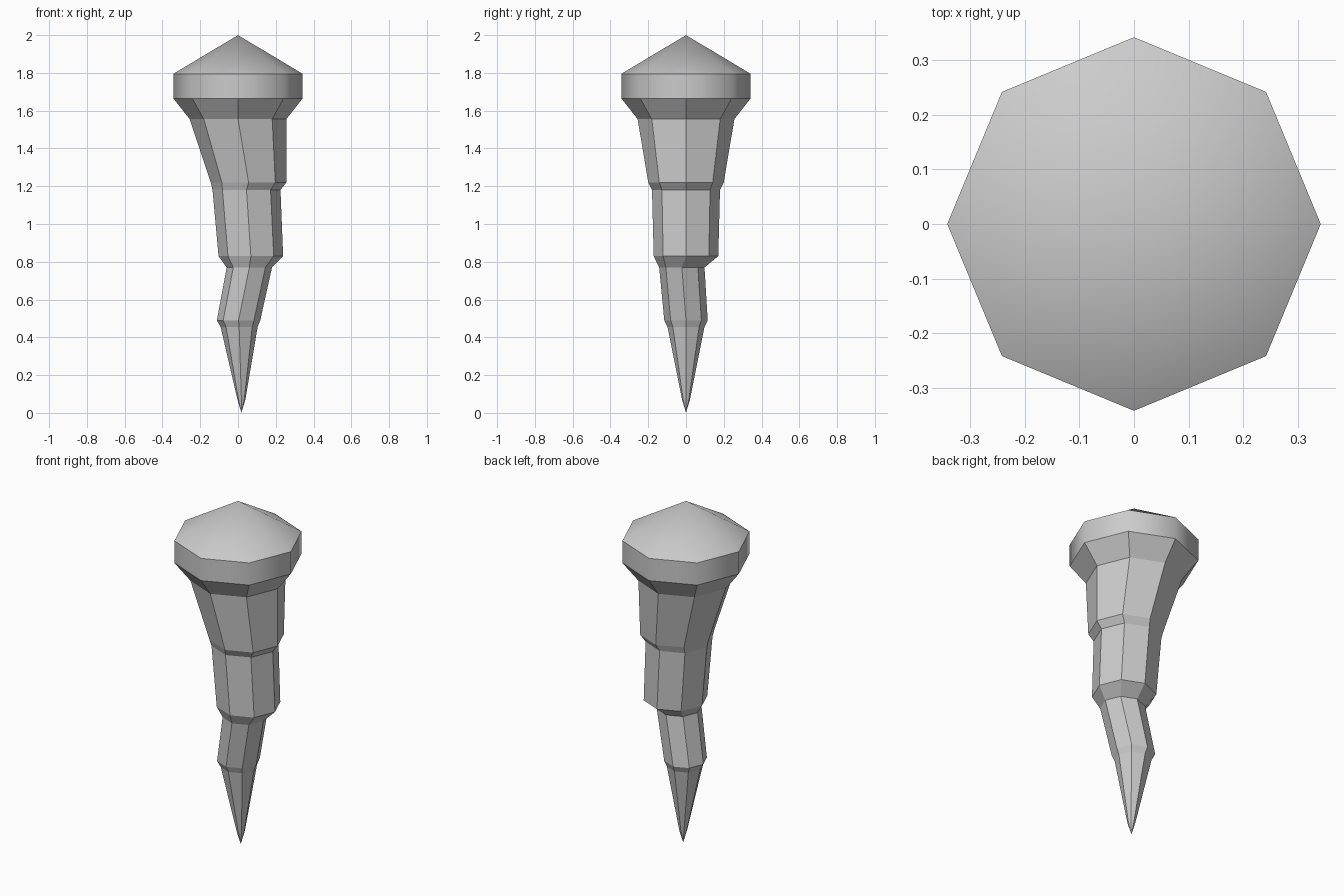
import bpy, bmesh, math

if "Cube" in bpy.data.objects:
    bpy.data.objects.remove(bpy.data.objects["Cube"])

SIDES = 8


def loft(name, rings):
    """Bridge octagonal rings (x, y, z, radius); radius 0 makes a point."""
    bm = bmesh.new()
    loops = []
    for x, y, z, r in rings:
        if r == 0:
            loops.append([bm.verts.new((x, y, z))] * SIDES)
        else:
            loops.append([bm.verts.new((x + r * math.cos(2 * math.pi * i / SIDES),
                                        y + r * math.sin(2 * math.pi * i / SIDES), z))
                          for i in range(SIDES)])
    for a, b in zip(loops, loops[1:]):
        for i in range(SIDES):
            j = (i + 1) % SIDES
            bm.faces.new(dict.fromkeys((a[i], b[i], b[j], a[j])))
    bmesh.ops.recalc_face_normals(bm, faces=bm.faces[:])
    mesh = bpy.data.meshes.new(name)
    bm.to_mesh(mesh)
    bm.free()
    obj = bpy.data.objects.new(name, mesh)
    bpy.context.collection.objects.link(obj)
    return obj


# Smooth cap: shallow cone over an upright band
cap = loft("cap", [(0, 0, 2.0, 0), (0, 0, 1.795, 0.342), (0, 0, 1.665, 0.342)])
bpy.context.view_layer.objects.active = cap
cap.select_set(True)
bpy.ops.object.shade_smooth_by_angle(angle=math.radians(48))
cap.select_set(False)

# Faceted spike: stepped, slightly crooked segments tapering to a point
loft("spike", [
    (0, 0, 1.665, 0.342),
    (0, 0, 1.555, 0.256),
    (0.056, 0, 1.22, 0.20),
    (0.045, 0, 1.18, 0.18),
    (0.068, 0, 0.83, 0.171),
    (0.06, -0.022, 0.77, 0.12),
    (0.003, 0, 0.49, 0.115),
    (0.006, 0, 0.455, 0.098),
    (0.018, 0, 0.07, 0.021),
    (0.018, 0, 0.0, 0),
])
